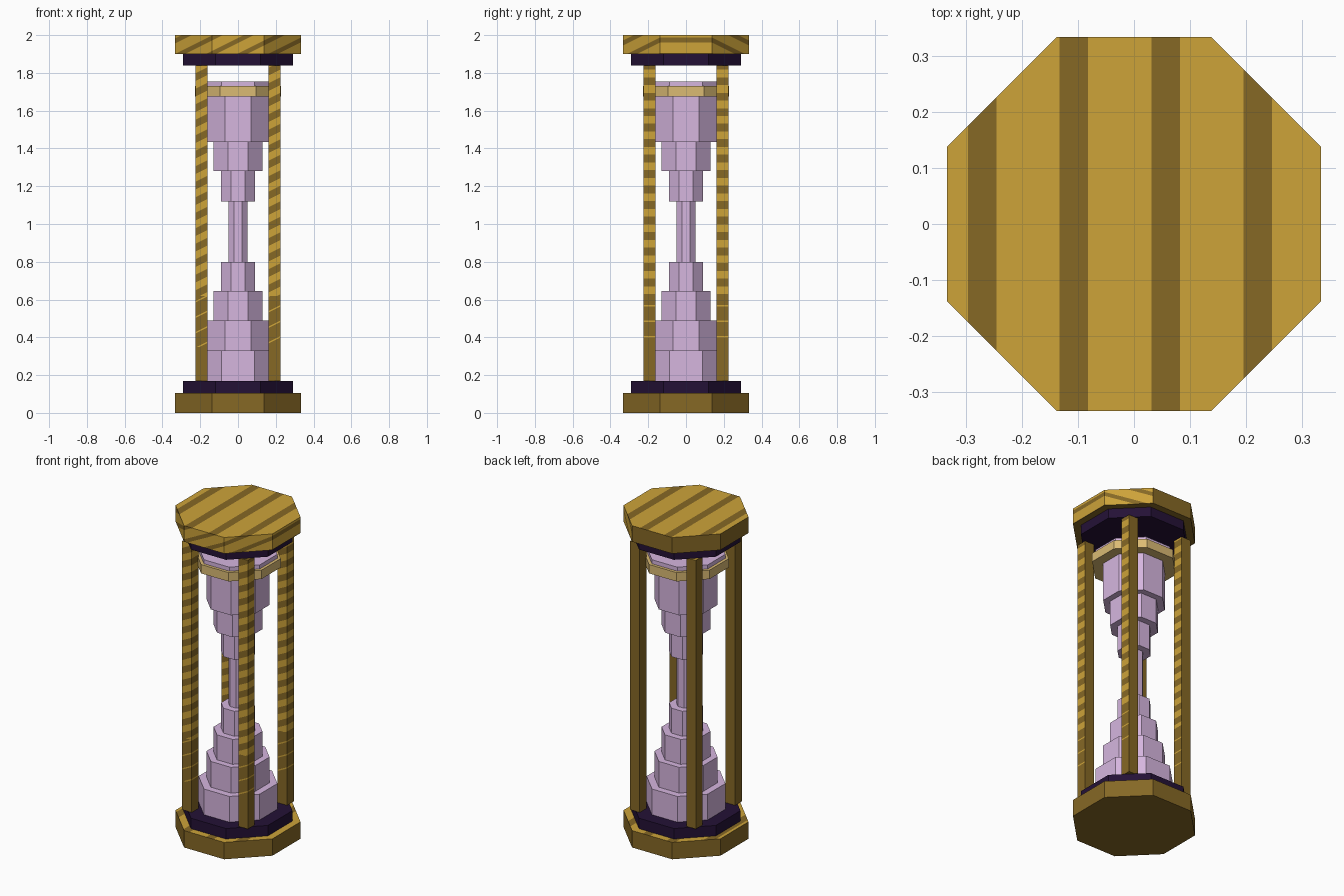
import bpy, bmesh, math
from mathutils import Matrix, Vector

cube = bpy.data.objects.get("Cube")
if cube:
    bpy.data.objects.remove(cube, do_unlink=True)


def material(name, *srgb):
    linear = [((c / 255 + 0.055) / 1.055) ** 2.4 for c in srgb] + [1.0]
    mat = bpy.data.materials.new(name)
    mat.use_nodes = True
    mat.diffuse_color = linear
    mat.node_tree.nodes["Principled BSDF"].inputs["Base Color"].default_value = linear
    return mat


gold = material("gold wood", 205, 163, 57)
brown = material("brown grain", 134, 104, 37)
purple = material("dark purple", 36, 17, 54)
lilac = material("lilac glass", 214, 182, 223)
tan = material("pale gold", 219, 187, 116)


def finish(name, bm, *mats):
    mesh = bpy.data.meshes.new(name)
    bm.to_mesh(mesh)
    bm.free()
    for mat in mats:
        mesh.materials.append(mat)
    obj = bpy.data.objects.new(name, mesh)
    bpy.context.collection.objects.link(obj)
    return obj


def octagon(bottom, top, apothem):
    # Eight-sided prism with flats facing the axes
    bm = bmesh.new()
    r = apothem / math.cos(math.pi / 8)
    place = Matrix.Translation((0, 0, (bottom + top) / 2)) @ Matrix.Rotation(math.pi / 8, 4, "Z")
    bmesh.ops.create_cone(bm, cap_ends=True, segments=8, radius1=r, radius2=r,
                          depth=top - bottom, matrix=place)
    return bm


# Slanted wood grain: bands of constant x - 2z
PERIOD = 0.164
GRAIN_START = -3.943
GRAIN_DIR = Vector((1, 0, -2))


def grained(face):
    n = face.normal
    return n.z > -0.5 and n.x - n.y > -0.1


def dark_share(z):
    # Share of the grain that is dark at each height
    for level, share in ((1.86, 0.31), (0.62, 0.5), (0.35, 0.9), (0.17, 1), (0.1, 0.31)):
        if z > level:
            return share
    return 1


def cut(bm, faces, point, normal):
    geom = set(faces)
    for f in faces:
        geom.update(f.edges)
        geom.update(f.verts)
    bmesh.ops.bisect_plane(bm, geom=list(geom), dist=1e-5, plane_co=point, plane_no=normal)
    bm.normal_update()


def wood(name, bm):
    bm.normal_update()
    for z in (0.35, 0.62):
        cut(bm, bm.faces[:], (0, 0, z), (0, 0, 1))
    for share in (0.31, 0.5, 0.9):
        for k in range(-3, 28):
            for side in (-1, 1):
                faces = [f for f in bm.faces if grained(f)
                         and dark_share(f.calc_center_median().z) == share]
                if faces:
                    u = GRAIN_START + (k + side * share / 2) * PERIOD
                    cut(bm, faces, (u, 0, 0), GRAIN_DIR)
    for f in bm.faces:
        c = f.calc_center_median()
        phase = ((c.dot(GRAIN_DIR) - GRAIN_START) / PERIOD + 0.5) % 1
        dark = abs(phase - 0.5) < dark_share(c.z) / 2
        f.material_index = 1 if dark or not grained(f) else 0
    finish(name, bm, gold, brown)


# Wooden end slabs
wood("base_slab", octagon(0, 0.105, 0.333))
wood("top_slab", octagon(1.9, 2, 0.333))

# Dark inner plates
finish("lower_plate", octagon(0.105, 0.17, 0.29), purple)
finish("upper_plate", octagon(1.84, 1.9, 0.29), purple)

# Four square posts
for x, side in ((-1, "right"), (1, "left")):
    for y, end in ((-1, "front"), (1, "back")):
        post = bmesh.new()
        place = Matrix.Translation((x * 0.193, y * 0.193, 1.005)) @ Matrix.Diagonal((0.065, 0.065, 1.67, 1))
        bmesh.ops.create_cube(post, size=1, matrix=place)
        wood(f"{end}_{side}_post", post)

# Stepped glass, from the bottom up
tiers = ((0.17, 0.21), (0.33, 0.168), (0.49, 0.13), (0.645, 0.09), (0.8, 0.05),
         (1.12, 0.09), (1.28, 0.13), (1.435, 0.168), (1.73, 0.21), (1.755, 0))
for i, ((low, radius), (high, _)) in enumerate(zip(tiers, tiers[1:])):
    finish(f"glass_tier_{i + 1}", octagon(low, high, radius), lilac)

# Pale collar round the upper glass
finish("glass_collar", octagon(1.675, 1.73, 0.228), tan)
